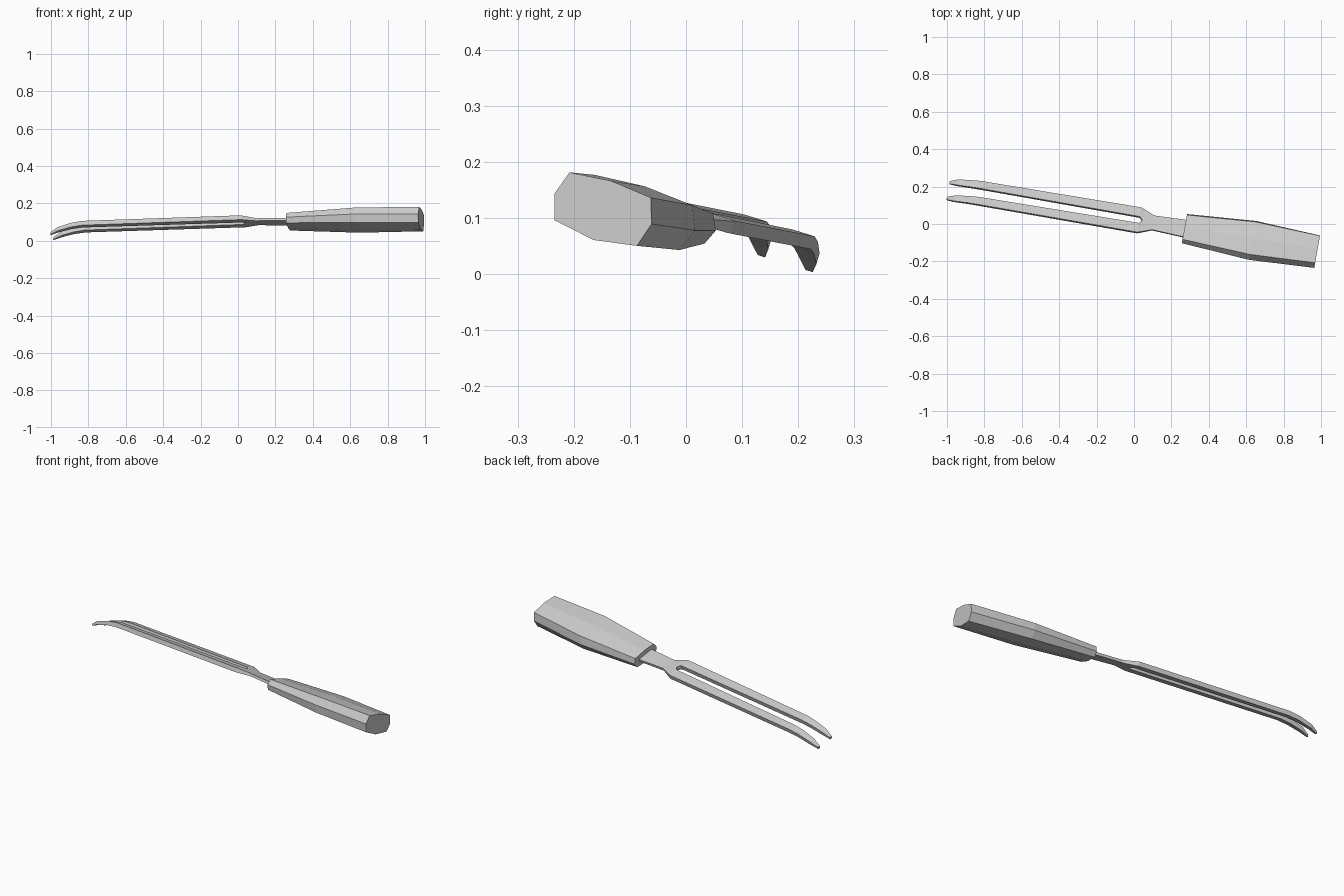
import bpy, bmesh
from math import radians
from mathutils import Matrix, Vector

cube = bpy.data.objects.get("Cube")
if cube:
    bpy.data.objects.remove(cube)

# One plain grey for the whole fork
grey = bpy.data.materials.new("light_grey")
grey.use_nodes = True
colour = (0.6, 0.6, 0.6, 1)
grey.diffuse_color = colour
grey.node_tree.nodes["Principled BSDF"].inputs["Base Color"].default_value = colour

# Resting pose: turned about z and rolled about its own length
yaw = Matrix.Rotation(radians(-10.2), 4, "Z")
roll = Matrix.Rotation(radians(-17), 4, "X")
pose = Matrix.Translation((0, 0, 0.104)) @ yaw @ Matrix.Translation((0, 0.024, 0)) @ roll


def loft(name, rings):
    """Skin a row of equal rings, cap the ends, mirror across the long axis."""
    bm = bmesh.new()
    rows = [[bm.verts.new(p) for p in ring] for ring in rings]
    n = len(rows[0])
    for a, b in zip(rows, rows[1:]):
        for i in range(n):
            j = (i + 1) % n
            bm.faces.new((a[i], a[j], b[j], b[i]))
    bm.faces.new(rows[0])
    bm.faces.new(rows[-1])
    # Open the middle so both halves join
    middle = [f for f in bm.faces if all(abs(v.co.y) < 1e-5 for v in f.verts)]
    bmesh.ops.delete(bm, geom=middle, context="FACES")
    bmesh.ops.recalc_face_normals(bm, faces=bm.faces)
    mesh = bpy.data.meshes.new(name)
    bm.to_mesh(mesh)
    bm.free()
    mesh.materials.append(grey)
    obj = bpy.data.objects.new(name, mesh)
    bpy.context.collection.objects.link(obj)
    mirror = obj.modifiers.new("Mirror", "MIRROR")
    mirror.use_axis = (False, True, False)
    obj.matrix_world = pose
    return obj


# Handle: faceted barrel; station = length, width scale, height scale, lift
half = [(0, 0.055), (0.077, 0.0475), (0.092, 0.003), (0.078, -0.042), (0, -0.055)]
handle_stations = [(0.27, 0.9, 0.62, -0.004), (0.64, 1.2, 0.93, 0.004), (0.99, 1, 1, 0.01)]
loft("handle", [[Vector((u, y * k, z * h + lift)) for y, z in half]
                for u, k, h, lift in handle_stations])

# Neck and tines: station = length, inner edge, outer edge, lift, thickness
head_stations = [
    (0.30, 0, 0.049, -0.002, 0.014),
    (0.10, 0, 0.040, -0.002, 0.015),
    (0.04, 0, 0.064, -0.001, 0.022),
    (0.025, 0.018, 0.070, 0, 0.024),
    (-0.84, 0.024, 0.066, -0.030, 0.024),
    (-0.90, 0.026, 0.064, -0.040, 0.023),
    (-0.97, 0.030, 0.061, -0.061, 0.020),
    (-1.01, 0.038, 0.052, -0.083, 0.012),
]
loft("fork_head", [[Vector((u, a, w + t / 2)), Vector((u, b, w + t / 2)),
                    Vector((u, b, w - t / 2)), Vector((u, a, w - t / 2))]
                   for u, a, b, w, t in head_stations])
